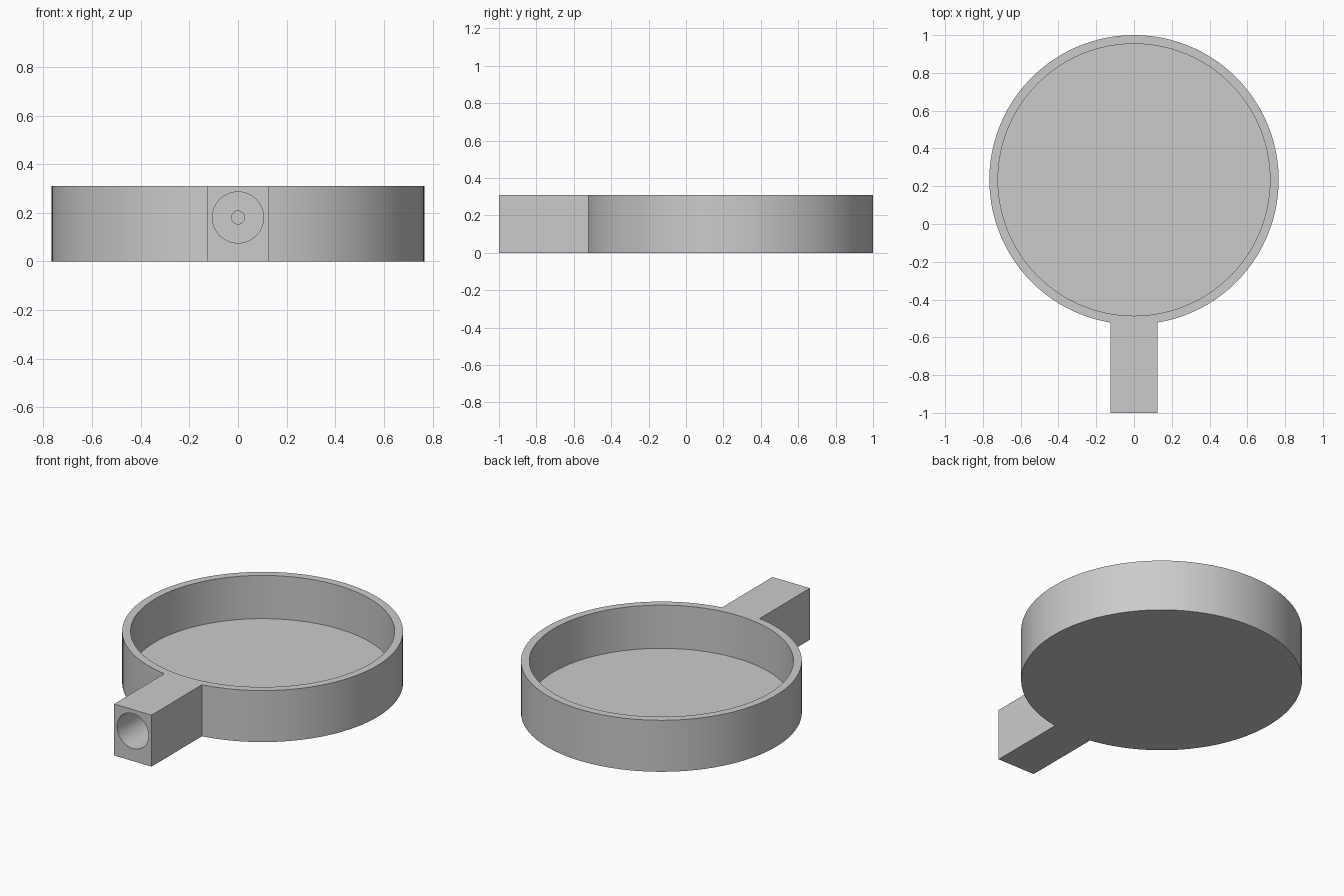
import bpy, bmesh, math
from mathutils import Matrix

default = bpy.data.objects.get("Cube")
if default:
    bpy.data.objects.remove(default, do_unlink=True)

HEIGHT, RADIUS, WALL, FLOOR = 0.31, 0.766, 0.046, 0.05
CENTRE_Y = 1 - RADIUS
HALF_W = 0.125          # half the handle width
BORE_Z = 0.181
SEGMENTS = 96

grey = bpy.data.materials.new("plain grey")
grey.use_nodes = True
colour = (0.6, 0.6, 0.6, 1)
grey.diffuse_color = colour
grey.node_tree.nodes["Principled BSDF"].inputs["Base Color"].default_value = colour


def add_object(name, bm):
    bmesh.ops.recalc_face_normals(bm, faces=bm.faces)
    mesh = bpy.data.meshes.new(name)
    bm.to_mesh(mesh)
    bm.free()
    mesh.materials.append(grey)
    obj = bpy.data.objects.new(name, mesh)
    bpy.context.collection.objects.link(obj)
    return obj


def cylinder(name, radius, depth, matrix):
    bm = bmesh.new()
    bmesh.ops.create_cone(bm, cap_ends=True, segments=SEGMENTS, radius1=radius,
                          radius2=radius, depth=depth, matrix=matrix)
    return add_object(name, bm)


def bore(name, radius, y0, y1):
    # Cylinder along y, through the middle of the handle end
    place = Matrix.Translation((0, (y0 + y1) / 2, BORE_Z))
    return cylinder(name, radius, y1 - y0, place @ Matrix.Rotation(math.pi / 2, 4, "X"))


# Dish and handle: one outline, raised to full height
gap = math.asin(HALF_W / RADIUS)
outline = [(-HALF_W, -1), (HALF_W, -1)]
for i in range(SEGMENTS + 1):
    a = -math.pi / 2 + gap + (2 * math.pi - 2 * gap) * i / SEGMENTS
    outline.append((RADIUS * math.cos(a), CENTRE_Y + RADIUS * math.sin(a)))
bm = bmesh.new()
base = bm.faces.new([bm.verts.new((x, y, 0)) for x, y in outline])
raised = bmesh.ops.extrude_face_region(bm, geom=[base], use_keep_orig=True)
bmesh.ops.translate(bm, vec=(0, 0, HEIGHT),
                    verts=[v for v in raised["geom"] if isinstance(v, bmesh.types.BMVert)])
dish = add_object("dish_with_handle", bm)

# Round recess, handle socket and the small blind hole at its end
cutters = [
    cylinder("recess_cutter", RADIUS - WALL, HEIGHT,
             Matrix.Translation((0, CENTRE_Y, FLOOR + HEIGHT / 2))),
    bore("socket_cutter", 0.105, -1.1, -0.6),
    bore("pilot_cutter", 0.027, -0.7, -0.54),
]
bpy.ops.object.select_all(action="DESELECT")
dish.select_set(True)
bpy.context.view_layer.objects.active = dish
for cutter in cutters:
    cutter.hide_render = True
    mod = dish.modifiers.new(cutter.name, "BOOLEAN")
    mod.operation = "DIFFERENCE"
    mod.solver = "EXACT"
    mod.object = cutter
    bpy.ops.object.modifier_apply(modifier=mod.name)
    bpy.data.objects.remove(cutter, do_unlink=True)

bpy.ops.object.shade_smooth_by_angle(angle=math.radians(30))
